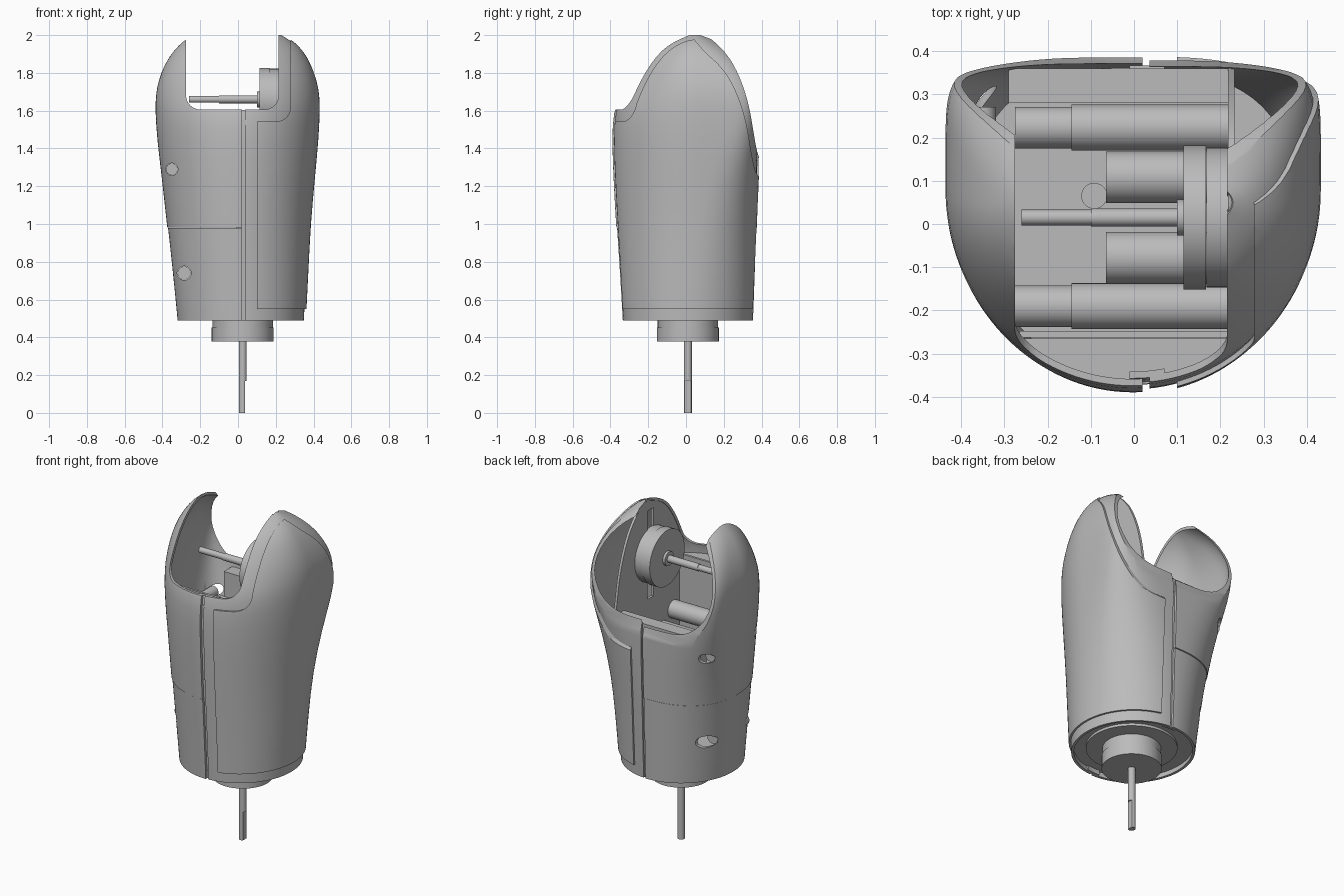
import bpy, bmesh, math
from mathutils import Matrix, Vector

cube = bpy.data.objects.get("Cube")
if cube:
    bpy.data.objects.remove(cube, do_unlink=True)

grey = bpy.data.materials.new("satin grey")
grey.use_nodes = True
tone = (0.5, 0.5, 0.5, 1)
grey.diffuse_color = tone
grey.node_tree.nodes["Principled BSDF"].inputs["Base Color"].default_value = tone


def make(name, bm):
    bmesh.ops.recalc_face_normals(bm, faces=bm.faces)
    mesh = bpy.data.meshes.new(name)
    bm.to_mesh(mesh)
    bm.free()
    obj = bpy.data.objects.new(name, mesh)
    bpy.context.collection.objects.link(obj)
    mesh.materials.append(grey)
    return obj


def bake(obj):
    """Apply all modifiers of an object."""
    bpy.context.view_layer.update()
    deps = bpy.context.evaluated_depsgraph_get()
    mesh = bpy.data.meshes.new_from_object(obj.evaluated_get(deps))
    obj.modifiers.clear()
    obj.data = mesh


def combine(obj, op, *cutters):
    """Boolean with throwaway cutters."""
    for cutter in cutters:
        mod = obj.modifiers.new("cut", 'BOOLEAN')
        mod.operation, mod.object, mod.solver = op, cutter, 'EXACT'
        bake(obj)
        bpy.data.objects.remove(cutter, do_unlink=True)
    return obj


def prism(name, points, axis, lo, hi):
    """Extrude a profile: axis x takes (y, z) points, axis y takes (x, z)."""
    bm = bmesh.new()
    def at(p, d):
        return (d, p[0], p[1]) if axis == 'x' else (p[0], d, p[1])
    ends = [[bm.verts.new(at(p, d)) for p in points] for d in (lo, hi)]
    for ring in ends:
        bm.faces.new(ring)
    for i in range(len(points)):
        j = (i + 1) % len(points)
        bm.faces.new((ends[0][i], ends[0][j], ends[1][j], ends[1][i]))
    return make(name, bm)


def box(name, x0, x1, y0, y1, z0, z1):
    return prism(name, [(x0, z0), (x1, z0), (x1, z1), (x0, z1)], 'y', y0, y1)


def rod(name, axis, start, length, radius):
    bm = bmesh.new()
    bmesh.ops.create_cone(bm, cap_ends=True, segments=48, radius1=radius,
                          radius2=radius, depth=length)
    direction = {'x': Vector((1, 0, 0)), 'y': Vector((0, 1, 0)), 'z': Vector((0, 0, 1))}[axis]
    turn = direction.to_track_quat('Z', 'Y').to_matrix().to_4x4()
    move = Matrix.Translation(Vector(start) + direction * length / 2)
    bmesh.ops.transform(bm, matrix=move @ turn, verts=bm.verts)
    return make(name, bm)


# Body sections: z, centre x, half width, centre y, front y, back y, back squareness
SECTIONS = [
    (0.49, 0.016, 0.336, 0.01, -0.335, 0.355, 2.0),
    (0.75, 0.01, 0.355, 0.02, -0.35, 0.365, 2.1),
    (1.0, 0.002, 0.375, 0.04, -0.367, 0.372, 2.3),
    (1.25, 0.0, 0.40, 0.06, -0.381, 0.38, 3.0),
    (1.45, -0.003, 0.422, 0.07, -0.388, 0.383, 5.2),
    (1.6, -0.004, 0.43, 0.08, -0.382, 0.383, 6.8),
    (1.68, -0.004, 0.428, 0.08, -0.34, 0.38, 6.2),
    (1.76, -0.004, 0.414, 0.07, -0.3, 0.37, 5.0),
    (1.85, -0.003, 0.38, 0.06, -0.245, 0.335, 3.8),
    (1.92, 0.0, 0.335, 0.05, -0.19, 0.28, 2.8),
    (1.97, 0.0, 0.285, 0.05, -0.12, 0.21, 2.2),
    (2.0, 0.0, 0.232, 0.05, -0.04, 0.13, 2.0),
]


def body(name, offset=0.0, wall=0.015):
    """Lofted body: a hollow shell, or a filled solid when wall is 0."""
    count = 72
    bm = bmesh.new()
    rings = []
    for z, cx, a, cy, front, back, square in SECTIONS:
        ring = []
        for i in range(count):
            t = math.tau * i / count
            c, s = math.cos(t), math.sin(t)
            n, b = (square, back - cy) if s > 0 else (2.0, cy - front)
            x = cx + (a + offset) * math.copysign(abs(c) ** (2 / n), c)
            y = cy + (b + offset) * math.copysign(abs(s) ** (2 / n), s)
            ring.append(bm.verts.new((x, y, z)))
        rings.append(ring)
    for low, high in zip(rings, rings[1:]):
        for i in range(count):
            j = (i + 1) % count
            bm.faces.new((low[i], low[j], high[j], high[i]))
    if not wall:
        bm.faces.new(rings[0])
        bm.faces.new(rings[-1])
    obj = make(name, bm)
    if wall:
        obj.modifiers.new("smooth", 'SUBSURF').levels = 1
        solid = obj.modifiers.new("wall", 'SOLIDIFY')
        solid.thickness, solid.offset = wall, -1
        bake(obj)
    return obj


def slot(grow=0.0):
    """Through slot between the two cheeks, with rounded lower corners."""
    x0, x1, z0, r = -0.275 - grow, 0.215 + grow, 1.606 - grow, 0.075
    arc = [math.pi / 2 * k / 8 for k in range(9)]
    pts = [(x0, 2.2)]
    pts += [(x0 + r - r * math.cos(t), z0 + r - r * math.sin(t)) for t in arc]
    pts += [(x1 - r + r * math.sin(t), z0 + r - r * math.cos(t)) for t in arc]
    return prism("slot_cutter", pts + [(x1, 2.2)], 'y', -1, 1)


def scoop(inward=0.0, drop=0.0):
    """Curved cut that opens the back."""
    curve = [(0.06, 2.06), (0.12, 1.99), (0.19, 1.93), (0.25, 1.85), (0.3, 1.74),
             (0.335, 1.62), (0.355, 1.5), (0.37, 1.41), (0.387, 1.345), (0.45, 1.3)]
    for _ in range(2):  # corner cutting rounds the profile
        smooth = [curve[0]]
        for (y0, z0), (y1, z1) in zip(curve, curve[1:]):
            smooth += [(y0 + (y1 - y0) * f, z0 + (z1 - z0) * f) for f in (0.25, 0.75)]
        curve = smooth + [curve[-1]]
    pts = [(y - inward, z - drop) for y, z in curve]
    return prism("scoop_cutter", pts + [(1, pts[-1][1]), (1, 2.2), (0.06, 2.2)], 'x', -1, 1)


# Outer shells
upper = body("plain_shell_upper", 0.004)
combine(upper, 'INTERSECT', box("half", -1, 0.02, -1, 1, 0.982, 2.2))
combine(upper, 'DIFFERENCE', slot(), scoop(), rod("drill", 'y', (-0.35, -1, 1.29), 2, 0.032))

lower = body("plain_shell_lower", 0.0)
combine(lower, 'INTERSECT', box("half", -1, 0.02, -1, 1, 0.4, 0.979))
combine(lower, 'DIFFERENCE', rod("drill", 'y', (-0.285, -1, 0.74), 2, 0.037))

base = body("panelled_shell", -0.003)
combine(base, 'INTERSECT', box("half", 0.036, 1, -1, 1, 0.4, 2.2))
combine(base, 'DIFFERENCE', slot(), scoop())

# Raised cover panel set back from the rims
panel = body("cover_panel", 0.008, 0.018)
combine(panel, 'INTERSECT', box("area", 0.1, 1, -1, 1, 0.55, 2.2))
combine(panel, 'DIFFERENCE', slot(0.063), scoop(0.015, 0.085))

# Strip behind the seam
seam = body("seam_strip", -0.014, 0.015)
combine(seam, 'INTERSECT', box("area", -0.01, 0.07, -1, 1, 0.4, 1.603))
combine(seam, 'DIFFERENCE', scoop(0.03, 0.01))


def filled(name, *bounds):
    return combine(body(name, -0.013, 0), 'INTERSECT', box("area", *bounds))


# Inner wall, floors and shelves
wall = filled("motor_wall", 0.217, 0.232, -1, 1, 1.08, 2.1)
combine(wall, 'DIFFERENCE', scoop(0.01, 0.01),
        box("wall_slot", 0.1, 0.3, 0.0, 0.055, 1.4, 1.93))
filled("inner_floor", -1, 1, -1, 1, 1.08, 1.1)
filled("front_shelf", -0.275, 0.217, -1, -0.265, 1.52, 1.55)
filled("front_web", -0.265, 0.217, -0.262, -0.248, 1.09, 1.56)
filled("rear_shelf", -0.29, 0.217, 0.28, 0.36, 1.2, 1.42)
filled("base_plate", -1, 1, -1, 1, 0.52, 0.54)

# Crossbars and cylinders on the inner floor
for label, y in (("rear", 0.223), ("front", -0.19)):
    rod(label + "_crossbar", 'x', (-0.145, y, 1.25), 0.362, 0.053)
    rod(label + "_crossbar_end", 'x', (-0.275, y, 1.25), 0.14, 0.048)
for label, y in (("rear", 0.108), ("front", -0.078)):
    rod(label + "_floor_cylinder", 'x', (-0.065, y, 1.16), 0.28, 0.06)
rod("floor_screw", 'z', (-0.092, 0.065, 1.09), 0.04, 0.03)

# Side drive with its shaft
rod("side_drive_body", 'x', (0.168, 0.015, 1.66), 0.055, 0.162)
rod("side_drive_cap", 'x', (0.115, 0.015, 1.66), 0.052, 0.166)
rod("side_drive_boss", 'x', (0.1, 0.015, 1.66), 0.02, 0.042)
rod("side_shaft", 'x', (-0.1, 0.015, 1.66), 0.22, 0.021)
rod("side_shaft_tip", 'x', (-0.26, 0.015, 1.66), 0.18, 0.018)

# Bottom drive with a flattened shaft tip
rod("bottom_drive_cap", 'z', (0.025, 0.01, 0.378), 0.075, 0.164)
rod("bottom_drive_body", 'z', (0.025, 0.01, 0.45), 0.08, 0.16)
rod("bottom_drive_ring", 'z', (0.025, 0.01, 0.505), 0.02, 0.25)
shaft = rod("bottom_shaft", 'z', (0.025, 0.01, 0), 0.4, 0.021)
combine(shaft, 'DIFFERENCE', box("flat", 0.037, 0.1, -0.1, 0.1, -0.1, 0.17))

# Fixing bolts seated in the drilled holes
rod("lower_bolt", 'y', (-0.285, -0.145, 0.74), 0.3, 0.035)
rod("upper_bolt", 'y', (-0.35, -0.125, 1.29), 0.395, 0.031)

# Smooth shading with crisp edges
bpy.ops.object.select_all(action='DESELECT')
parts = [o for o in bpy.context.collection.objects
         if o.type == 'MESH' and o.data.materials and o.data.materials[0] == grey]
for part in parts:
    part.select_set(True)
bpy.context.view_layer.objects.active = parts[0]
bpy.ops.object.shade_smooth_by_angle(angle=math.radians(30))
